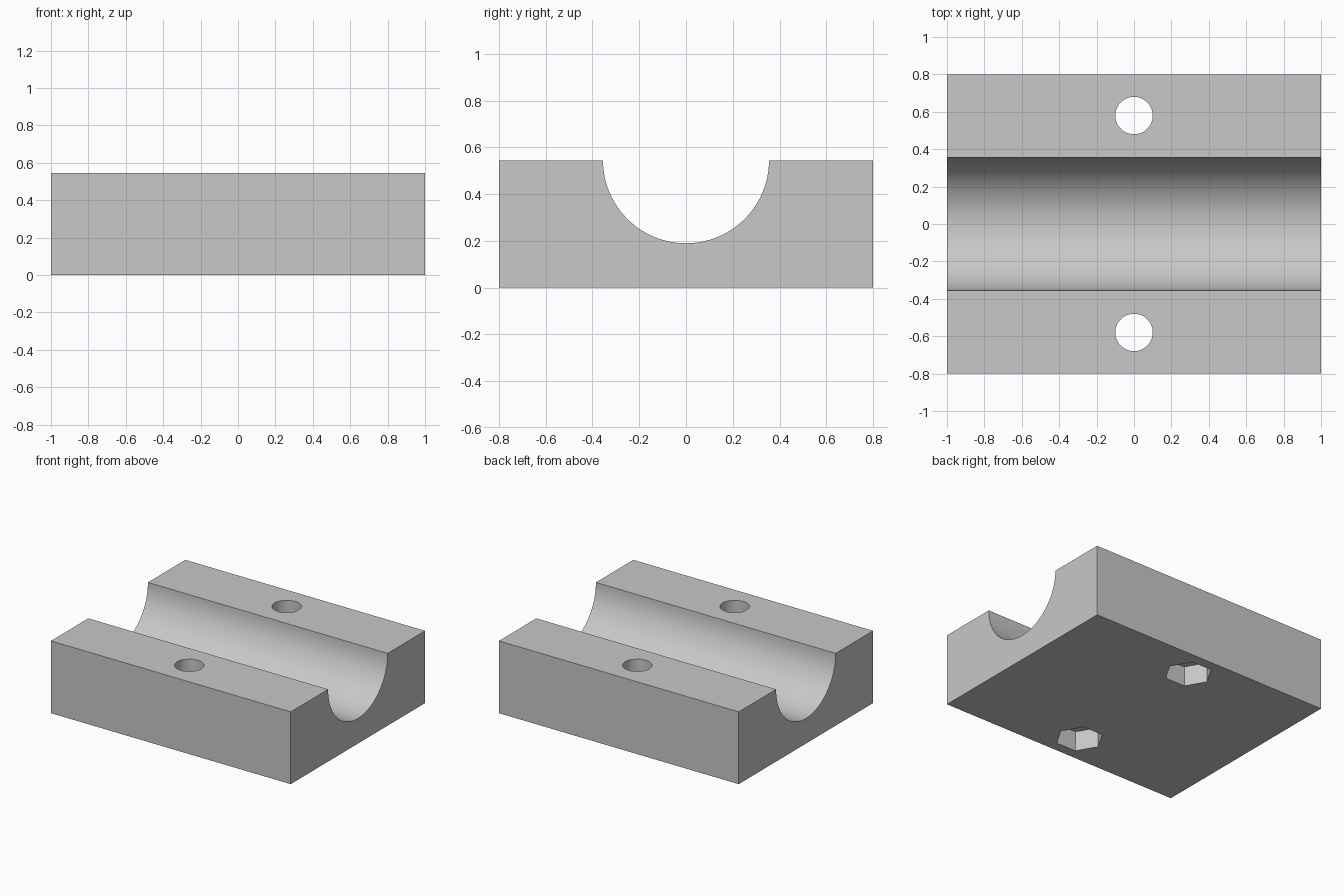
import bpy
import bmesh
from math import pi, cos, sin, radians

old = bpy.data.objects.get("Cube")
if old:
    bpy.data.objects.remove(old, do_unlink=True)

# Main dimensions
LENGTH, WIDTH, HEIGHT = 2.0, 1.6, 0.545
GROOVE_R = 0.355
BOLT_Y, BOLT_R = 0.58, 0.10
NUT_R, NUT_DEPTH = 0.165, 0.15
GROOVE_STEPS = 48

grey = bpy.data.materials.new("plain grey")
grey.use_nodes = True
colour = (0.58, 0.58, 0.58, 1)
grey.diffuse_color = colour
grey.node_tree.nodes["Principled BSDF"].inputs["Base Color"].default_value = colour


def extrude(name, outline, direction):
    """Make a closed solid by sweeping a flat outline along a direction."""
    bm = bmesh.new()
    face = bm.faces.new([bm.verts.new(p) for p in outline])
    swept = bmesh.ops.extrude_face_region(bm, geom=[face], use_keep_orig=True)
    moved = [g for g in swept["geom"] if isinstance(g, bmesh.types.BMVert)]
    bmesh.ops.translate(bm, verts=moved, vec=direction)
    bmesh.ops.recalc_face_normals(bm, faces=bm.faces)
    mesh = bpy.data.meshes.new(name)
    bm.to_mesh(mesh)
    bm.free()
    mesh.materials.append(grey)
    obj = bpy.data.objects.new(name, mesh)
    bpy.context.collection.objects.link(obj)
    return obj


def prism(name, sides, radius, y, bottom, top):
    """Upright prism with its first corner along x."""
    ring = [(radius * cos(2 * pi * i / sides),
             y + radius * sin(2 * pi * i / sides), bottom) for i in range(sides)]
    return extrude(name, ring, (0, 0, top - bottom))


# Clamp block: rectangle with a half-round channel in the top
x0, half = -LENGTH / 2, WIDTH / 2
arc = [(x0, GROOVE_R * cos(pi * i / GROOVE_STEPS),
        HEIGHT - GROOVE_R * sin(pi * i / GROOVE_STEPS))
       for i in range(GROOVE_STEPS + 1)]
outline = [(x0, -half, 0), (x0, half, 0), (x0, half, HEIGHT)] + arc + [(x0, -half, HEIGHT)]
block = extrude("clamp_block", outline, (LENGTH, 0, 0))

# Bolt holes right through, with hexagonal nut pockets underneath
cutters = []
for y in (-BOLT_Y, BOLT_Y):
    cutters.append(prism("bolt_hole_cutter", 48, BOLT_R, y, -0.1, HEIGHT + 0.1))
    cutters.append(prism("nut_pocket_cutter", 6, NUT_R, y, -0.2, NUT_DEPTH))

bpy.ops.object.select_all(action="DESELECT")
block.select_set(True)
bpy.context.view_layer.objects.active = block
for cutter in cutters:
    cutter.hide_render = True
    cut = block.modifiers.new(cutter.name, "BOOLEAN")
    cut.operation = "DIFFERENCE"
    cut.solver = "EXACT"
    cut.object = cutter
    bpy.ops.object.modifier_apply(modifier=cut.name)
    bpy.data.objects.remove(cutter, do_unlink=True)

# Round surfaces smooth, corners crisp
bpy.ops.object.shade_smooth_by_angle(angle=radians(30))
